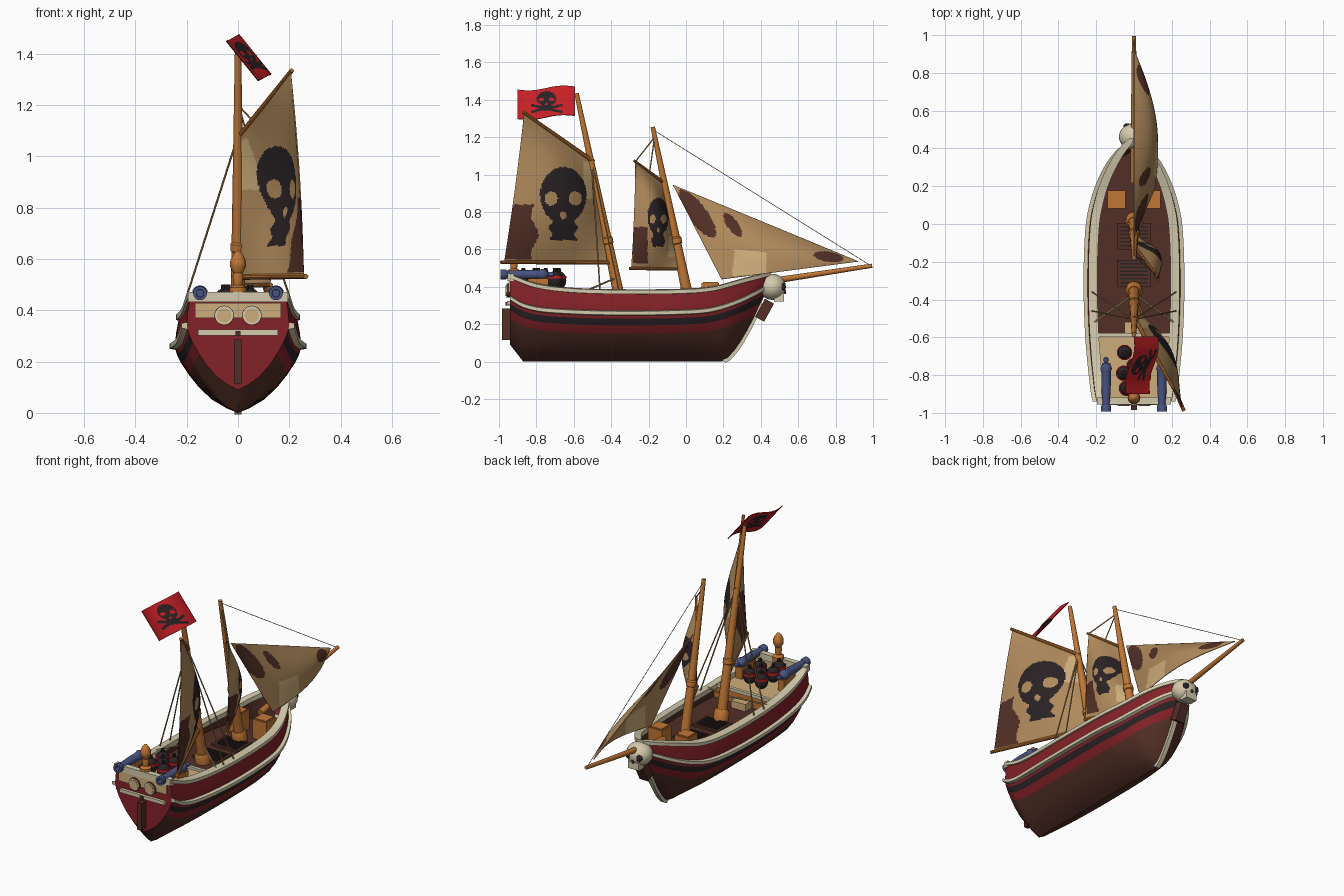
import bpy, bmesh, math
from mathutils import Vector, Matrix

if "Cube" in bpy.data.objects:
    bpy.data.objects.remove(bpy.data.objects["Cube"])

def material(name, rgb):
    m = bpy.data.materials.new(name)
    lin = [((c / 255 + 0.055) / 1.055) ** 2.4 for c in rgb]
    m.diffuse_color = (*lin, 1)
    m.use_nodes = True
    m.node_tree.nodes["Principled BSDF"].inputs["Base Color"].default_value = m.diffuse_color
    return m

RED = material("hull_red", (132, 34, 40))
FLAG = material("flag_red", (200, 32, 38))
BROWN = material("dark_brown", (82, 47, 38))
BLACK = material("black", (42, 34, 36))
CREAM = material("cream", (212, 202, 172))
WOOD = material("orange_wood", (192, 118, 52))
SAIL = material("sail_tan", (176, 138, 92))
LIGHT = material("light_tan", (206, 174, 124))
NAVY = material("navy", (72, 82, 128))

def build(name, verts, faces, mats, index=None, flip_fix=True):
    me = bpy.data.meshes.new(name)
    me.from_pydata([tuple(v) for v in verts], [], faces)
    for m in mats:
        me.materials.append(m)
    if index:
        me.polygons.foreach_set("material_index", index)
    if flip_fix:
        bm = bmesh.new()
        bm.from_mesh(me)
        bmesh.ops.recalc_face_normals(bm, faces=bm.faces)
        bm.to_mesh(me)
        bm.free()
    me.shade_smooth()
    me.set_sharp_from_angle(angle=math.radians(35))
    ob = bpy.data.objects.new(name, me)
    bpy.context.collection.objects.link(ob)
    return ob

def grid(name, rings, mats, rule=None, closed=False, caps=False):
    n = len(rings[0])
    verts = [p for r in rings for p in r]
    faces, idx = [], []
    for i in range(len(rings) - 1):
        for j in range(n if closed else n - 1):
            k = (j + 1) % n
            f = [i * n + j, i * n + k, (i + 1) * n + k, (i + 1) * n + j]
            faces.append(f)
            c = sum((Vector(verts[q]) for q in f), Vector()) / 4
            idx.append(rule(i, j, c) if rule else 0)
    if caps:
        faces += [list(range(n)), list(range(len(verts) - n, len(verts)))]
        idx += [0, 0]
    return build(name, verts, faces, mats, idx)

def lathe(name, prof, mat, loc, axis=(0, 0, 1), sides=16):
    rot = Vector((0, 0, 1)).rotation_difference(Vector(axis)).to_matrix()
    rings = [[rot @ Vector((r * math.cos(a), r * math.sin(a), h)) + Vector(loc)
              for a in [math.tau * k / sides for k in range(sides)]] for r, h in prof]
    return grid(name, rings, [mat], closed=True, caps=True)

def rod(name, p, q, r1, r2, mat, sides=10):
    d = Vector(q) - Vector(p)
    return lathe(name, [(r1, 0), (r2, d.length)], mat, p, d.normalized(), sides)

def box(name, c, s, mat, rx=0):
    bm = bmesh.new()
    bmesh.ops.create_cube(bm, size=1, matrix=Matrix.Translation(c) @ Matrix.Rotation(rx, 4, 'X')
                          @ Matrix.Diagonal((*s, 1)))
    vs, fs = [v.co.copy() for v in bm.verts], [[v.index for v in f.verts] for f in bm.faces]
    bm.free()
    return build(name, vs, fs, [mat])

def ball(name, c, s, mat):
    prof = [(max(math.sin(math.pi * k / 12), .01), -math.cos(math.pi * k / 12)) for k in range(13)]
    ob = lathe(name, prof, mat, (0, 0, 0), sides=20)
    ob.data.transform(Matrix.Translation(c) @ Matrix.Diagonal((*s, 1)))
    return ob

def curve(keys):
    # smooth interpolation through key points
    def slope(i):
        a, b = keys[max(i - 1, 0)], keys[min(i + 1, len(keys) - 1)]
        return (b[1] - a[1]) / (b[0] - a[0])
    def f(x):
        x = min(max(x, keys[0][0]), keys[-1][0])
        i = max(k for k in range(len(keys) - 1) if keys[k][0] <= x)
        (x0, y0), (x1, y1) = keys[i], keys[i + 1]
        h, t = x1 - x0, (x - x0) / (x1 - x0)
        return ((2*t**3 - 3*t*t + 1) * y0 + (t**3 - 2*t*t + t) * h * slope(i)
                + (3*t*t - 2*t**3) * y1 + (t**3 - t*t) * h * slope(i + 1))
    return f

# Hull lines: width, sheer, trim line, keel, section shape
W = curve([(-.94, .20), (-.87, .212), (-.6, .238), (-.3, .247), (0, .235), (.15, .203),
           (.25, .165), (.35, .11), (.42, .055), (.455, .012)])
ZH = curve([(-.94, .455), (-.8, .405), (-.6, .38), (-.3, .372), (0, .376), (.15, .39), (.3, .43), (.455, .47)])
ZT = curve([(-.94, .34), (-.87, .30), (-.75, .275), (-.4, .26), (0, .265), (.15, .28), (.3, .33), (.455, .41)])
ZK = lambda y: max(0, .09 * (-.87 - y) / .07) if y < 0 else max(0, (y - .2) / .255) ** 1.45 * .44
SEC = curve([(0, 0), (.08, .28), (.22, .55), (.45, .83), (.62, .97), (.72, 1), (1, .93)])

def half(y, z):
    k = ZK(y)
    return W(y) * SEC(min(max((z - k) / (ZH(y) - k), 0), 1))

def levels(y):
    k, t, h = ZK(y), ZT(y), ZH(y)
    b = t - .11
    zs = [k + (b - k) * q for q in (0, .12, .35, .68, 1)] + [t - .066, t - .03, t, (t + h) / 2, h]
    return [max(z, k + .0005 * i) for i, z in enumerate(zs)]

ys = [-.94, -.92, -.895, -.87] + [-.87 + 1.325 * i / 40 for i in range(1, 41)]
rings = []
for y in ys:
    right = [(half(y, z), y, z) for z in levels(y)]
    rings.append([(-x, y, z) for x, y, z in right[:0:-1]] + right)

def hull_rule(i, j, c):
    k = 8 - j if j < 9 else j - 9
    return 1 if k < 4 else 2 if k == 5 else 0
grid("hull", rings, [RED, BROWN, BLACK], hull_rule)
build("transom", rings[0], [list(range(len(rings[0])))], [RED])

# Inner bulwarks with main deck
DECK = .30
inner = []
for y in ys[1:-2]:
    a, b = max(half(y, ZH(y)) - .018, .002), max(half(y, max(DECK, ZK(y))) - .018, .001)
    d = max(DECK, ZK(y) + .01)
    inner.append([(-a, y, ZH(y)), (-b, y, d), (0, y, d), (b, y, d), (a, y, ZH(y))])
grid("main_deck", inner, [BROWN])

# Rails and side trim
def strip(name, zf, x0, x1, h):
    for s in (-1, 1):
        rs = []
        for y in ys:
            w, z = half(y, zf(y)), zf(y)
            a, b = s * max(w + x0, 0), s * (w + x1)
            rs.append([(a, y, z - h), (b, y, z - h * .7), (b, y, z + h * .7), (a, y, z + h)])
        grid(name, rs, [CREAM], closed=True, caps=True)
strip("top_rail", ZH, -.036, .012, .015)
strip("side_trim", ZT, -.005, .02, .014)
stem = [Vector((0, y, ZK(y))) for y in [.2 + .02 * i for i in range(11)]]
grid("stem_trim", [[p + Vector(o) for o in ((-.014, -.01, .01), (.014, -.01, .01), (.014, .012, -.006),
     (-.014, .012, -.006))] for p in stem], [CREAM], closed=True, caps=True)

# Quarterdeck
grid("quarterdeck", [[(s * (half(y, .375) - .015), y, .375) for s in (-1, 1)]
                     for y in (-.935, -.85, -.75, -.65, -.59)], [LIGHT])
box("quarterdeck_wall", (0, -.59, .335), (.43, .012, .08), WOOD)
box("quarterdeck_beam", (0, -.587, .38), (.43, .02, .02), CREAM)
box("step", (.0, -.55, .32), (.1, .06, .05), LIGHT)

# Stern details
box("stern_beam", (0, -.937, .452), (.39, .035, .04), CREAM)
box("stern_panel", (0, -.943, .399), (.335, .012, .06), LIGHT)
box("stern_bar", (0, -.945, .313), (.31, .024, .022), CREAM)
box("rudder", (0, -.962, .2), (.03, .045, .17), BROWN)
box("rudder_pin", (0, -.95, .31), (.02, .03, .02), BROWN)
for s in (-1, 1):
    lathe("window_ring", [(.038, 0), (.038, .018)], BROWN, (s * .054, -.94, .38), (0, -1, 0), 20)
    lathe("window_rim", [(.036, 0), (.036, .021)], CREAM, (s * .054, -.94, .38), (0, -1, 0), 20)
    lathe("window_pane", [(.028, 0), (.028, .024)], LIGHT, (s * .054, -.94, .38), (0, -1, 0), 20)
    # Stern cannons
    lathe("cannon", [(.001, 0), (.013, .004), (.013, .02), (.008, .03), (.026, .045), (.031, .06), (.025, .08),
          (.025, .15), (.02, .25), (.027, .26), (.027, .288), (.015, .288), (.014, .25), (.001, .25)],
          NAVY, (s * .148, -.705, .466), (0, -1, 0))
    box("cannon_carriage", (s * .148, -.79, .41), (.045, .11, .07), WOOD)
    # Deck crates
    box("crate", (s * .092, .13, .36), (.095, .095, .12), WOOD)
    box("crate_lid", (s * .092, .13, .422), (.08, .08, .008), WOOD)
lathe("stern_finial", [(.034, .45), (.034, .488), (.017, .498), (.021, .53), (.018, .545), (.031, .57), (.031, .59),
                       (.02, .615), (.008, .63), (.001, .633)], WOOD, (0, -.92, 0))
for x, y in ((-.05, -.68), (.045, -.7), (-.055, -.79), (.05, -.81), (0, -.75), (-.04, -.87)):
    ball("powder_bomb", (x, y, .435), (.04, .04, .05), BLACK)
    lathe("bomb_band", [(.036, -.006), (.041, -.006), (.041, .008), (.036, .008)], FLAG, (x, y, .45))
    lathe("bomb_cap", [(.012, 0), (.01, .02)], BLACK, (x, y, .48), sides=8)

# Deck gratings
for y in (-.065, -.26):
    box("grating", (0, y, .306), (.18, .14, .012), BROWN)
    for k in range(6):
        box("grating_slat", (0, y - .05 + .02 * k, .313), (.15, .008, .006), BLACK)

# Masts and bowsprit
for n, b, t, c in (("main", (0, -.347, .3), (0, -.585, 1.435), .65), ("fore", (0, .02, .3), (0, -.178, 1.255), .65)):
    rod(n + "_mast", b, t, .031, .012, WOOD, 14)
    d = (Vector(t) - Vector(b)).normalized()
    p = Vector(b) + d * ((c - .3) / d.z)
    lathe(n + "_collar", [(.02, -.025), (.03, -.018), (.03, .01), (.022, .02)], WOOD, p, d)
    lathe(n + "_mast_foot", [(.045, 0), (.045, .05), (.034, .07)], WOOD, b, d)
rod("bowsprit", (0, .22, .395), (0, .995, .513), .02, .011, WOOD, 12)

# Sails: coloured by ellipses and rectangles in side view
def ell(c, y, z, ry, rz, tilt=0):
    dy, dz = c.y - y, c.z - z
    a, b = dy * math.cos(tilt) + dz * math.sin(tilt), dz * math.cos(tilt) - dy * math.sin(tilt)
    return (a / ry) ** 2 + (b / rz) ** 2 < 1
def rect(c, y0, y1, z0, z1):
    return y0 < c.y < y1 and z0 < c.z < z1

def skull(c, y, z, ry, rz):
    if any(ell(c, y + s * ry * .52, z - rz * .12, ry * .28, rz * .25) for s in (-1, 1)):
        return False
    if ell(c, y, z - rz * .72, ry * .14, rz * .14):
        return False
    jaw = abs(c.y - y) < ry * (.55 + .08 * math.sin(c.z * 90)) and z - rz * 1.6 < c.z < z - rz * .3
    return jaw or ell(c, y, z, ry, rz)

def sheet(name, f, nu, nv, mats, rule):
    rs = [[f(i / nu, j / nv) for j in range(nv + 1)] for i in range(nu + 1)]
    ob = grid(name, rs, mats, lambda i, j, c: rule(c))
    m = ob.modifiers.new("thickness", 'SOLIDIFY')
    m.thickness, m.offset = .005, 0

def quad_sail(tack, clew, throat, peak, bulge):
    a, b, c, d = map(Vector, (tack, clew, throat, peak))
    n = Vector((.9, .43, 0))
    return lambda u, v: (a.lerp(b, u).lerp(c.lerp(d, u), v)
        + n * bulge * math.sin(math.pi * v) * (math.sin(math.pi * u) + .12 * u))

CLOTH = [SAIL, BLACK, BROWN, LIGHT]
def main_rule(c):
    if skull(c, -.657, .89, .123, .15): return 1
    if rect(c, -.965, -.81 + .02 * math.sin(c.z * 30), .55, .84): return 2
    return 3 if rect(c, -.55, -.43, .87, 1.06 + .3 * (-.51 - c.y)) else 0
def fore_rule(c):
    if skull(c, -.15, .775, .055, .1): return 1
    if rect(c, -.285, -.205, .525, .72): return 2
    return 3 if rect(c, -.095, -.03, .56, .67) else 0
def jib_rule(c):
    if ell(c, .06, .79, .155, .05, -.93) or ell(c, .25, .73, .075, .028, -.95) or ell(c, .76, .56, .08, .026, -.15):
        return 2
    return 3 if rect(c, .25 + .1 * (c.z - .5), .43, .46, .595 - .1 * (c.y - .34)) else 0

sheet("main_sail", quad_sail((.01, -.42, .535), (.255, -.97, .54), (.005, -.51, 1.075), (.205, -.865, 1.325), .075),
      70, 90, CLOTH, main_rule)
sheet("fore_sail", quad_sail((.01, -.04, .5), (.125, -.292, .505), (.005, -.13, .955), (.12, -.27, 1.065), .07),
      45, 75, CLOTH, fore_rule)
head, clew, tack = Vector((0, -.07, .945)), Vector((.11, .19, .44)), Vector((0, .92, .535))
def jib(u, v):
    s = math.sin(math.pi * u)
    return clew.lerp(head, v).lerp(tack, u) + Vector((.06 * s * (1 - v) + .04 * s * math.sin(math.pi * v), 0, 0))
sheet("jib_sail", jib, 90, 60, CLOTH, jib_rule)

# Spars
rod("main_gaff", (0, -.495, 1.07), (.21, -.872, 1.335), .012, .009, WOOD)
rod("main_boom", (0, -.385, .53), (.265, -.99, .532), .012, .01, WOOD)
rod("fore_gaff", (0, -.115, .955), (.125, -.278, 1.075), .009, .007, WOOD)
rod("fore_boom", (0, -.03, .495), (.13, -.302, .498), .009, .008, WOOD)

# Flag
def flag(u, v):
    w = math.sin(math.tau * u)
    return Vector((.125 * (1 - v) - .042 * u + .012 * w, -.595 - .305 * u, 1.315 + .155 * v - .017 * u + .008 * w))
def flag_rule(c):
    bones = any(abs((c.z - 1.352) - s * .22 * (c.y + .745)) < .007 and abs(c.y + .745) < .085 for s in (-1, 1))
    return 1 if bones or skull(c, -.745, 1.405, .052, .04) else 0
sheet("flag", flag, 60, 36, [FLAG, BLACK], flag_rule)

# Rigging
for s in (-1, 1):
    for y in (-.36, -.46):
        rod("shroud", (0, -.505, 1.08), (s * .222, y, .385), .004, .004, SAIL, 6)
    rod("deck_stay", (0, -.37, .45), (s * .21, -.52, .385), .005, .005, LIGHT, 6)
rod("lift_line", (0, -.168, 1.2), (.122, -.272, 1.068), .0035, .0035, SAIL, 6)
rod("lift_line", (0, -.168, 1.2), (.06, -.195, 1.01), .0035, .0035, SAIL, 6)
rod("forestay", (0, -.176, 1.24), (0, .985, .515), .002, .002, SAIL, 6)

# Skull figurehead
ball("figurehead_skull", (0, .462, .40), (.08, .072, .07), CREAM)
box("figurehead_jaw", (0, .497, .345), (.075, .055, .045), CREAM)
for s in (-1, 1):
    ball("figurehead_eye", (s * .036, .518, .40), (.021, .015, .021), BLACK)
ball("figurehead_nose", (0, .53, .372), (.009, .006, .011), BLACK)
box("figurehead_body", (0, .42, .275), (.06, .055, .11), BROWN, -.5)
